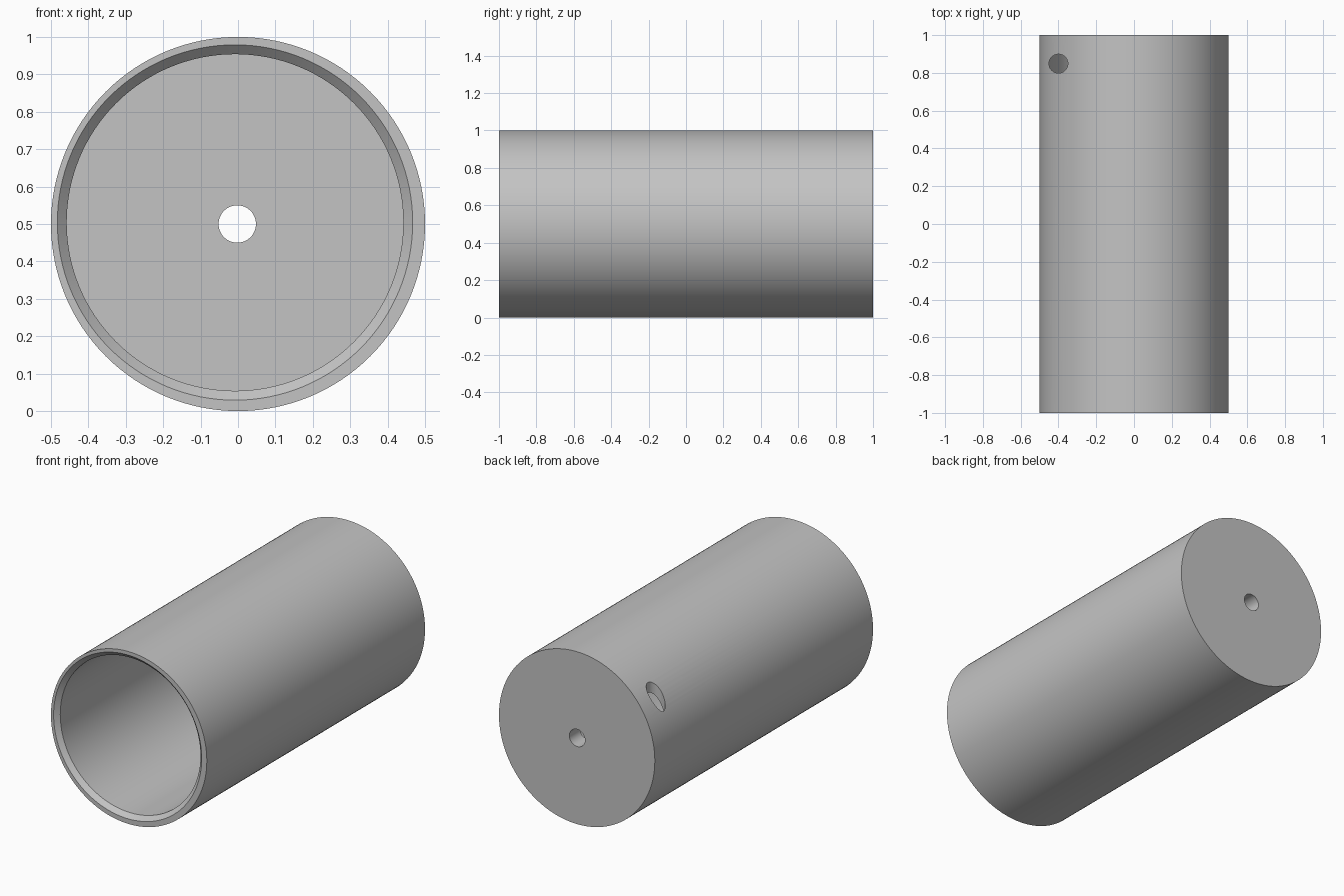
import bpy
import bmesh
import math
from mathutils import Matrix

cube = bpy.data.objects.get("Cube")
if cube:
    bpy.data.objects.remove(cube, do_unlink=True)

SIDES = 128
BORE_X, BORE_Z = -0.008, 0.504
BORE_R, CHAMFER = 0.45, 0.025
BACK_WALL = 0.1

grey = bpy.data.materials.new("plain grey")
grey.use_nodes = True
GREY = (0.55, 0.55, 0.55, 1.0)
grey.diffuse_color = GREY
grey.node_tree.nodes["Principled BSDF"].inputs["Base Color"].default_value = GREY


def lathe(name, profile, matrix, sides=SIDES):
    """Closed solid turned about local z from (radius, height) pairs."""
    bm = bmesh.new()
    rings = []
    for radius, height in profile:
        angles = [math.tau * i / sides for i in range(sides)]
        rings.append([bm.verts.new((radius * math.cos(a), radius * math.sin(a), height))
                      for a in angles])
    for low, high in zip(rings, rings[1:]):
        for i in range(sides):
            j = (i + 1) % sides
            bm.faces.new((low[i], low[j], high[j], high[i]))
    bm.faces.new(rings[0][::-1])
    bm.faces.new(rings[-1])
    bm.transform(matrix)
    bmesh.ops.recalc_face_normals(bm, faces=bm.faces)
    mesh = bpy.data.meshes.new(name)
    bm.to_mesh(mesh)
    bm.free()
    mesh.materials.append(grey)
    obj = bpy.data.objects.new(name, mesh)
    bpy.context.collection.objects.link(obj)
    return obj


def along_y(x, z):
    """Turn local z to point from front to back."""
    return Matrix.Translation((x, 0, z)) @ Matrix.Rotation(-math.pi / 2, 4, "X")


# Outer body
body = lathe("cylinder_body", [(0.5, -1), (0.5, 1)], along_y(0, 0.5))

# Slightly off-centre bore with a chamfered mouth
mouth = BORE_R + CHAMFER
bore = lathe("bore_cutter",
             [(mouth + CHAMFER / 2, -1 - CHAMFER / 2), (BORE_R, -1 + CHAMFER),
              (BORE_R, 1 - BACK_WALL)],
             along_y(BORE_X, BORE_Z))

# Hole through the back wall, and vertical hole through the upper wall
back_hole = lathe("back_hole_cutter", [(0.05, 0.7), (0.05, 1.1)], along_y(-0.002, 0.5), 48)
side_hole = lathe("side_hole_cutter", [(0.05, 0.5), (0.05, 1.1)],
                  Matrix.Translation((-0.4, 0.849, 0)), 48)

bpy.context.view_layer.objects.active = body
for cutter in (bore, back_hole, side_hole):
    cutter.hide_render = True
    cut = body.modifiers.new(cutter.name, "BOOLEAN")
    cut.operation = "DIFFERENCE"
    cut.solver = "EXACT"
    cut.object = cutter
    bpy.ops.object.modifier_apply(modifier=cut.name)
    bpy.data.objects.remove(cutter, do_unlink=True)

# Smooth curved walls, crisp rims
bpy.ops.object.select_all(action="DESELECT")
body.select_set(True)
bpy.ops.object.shade_smooth_by_angle(angle=math.radians(30))
